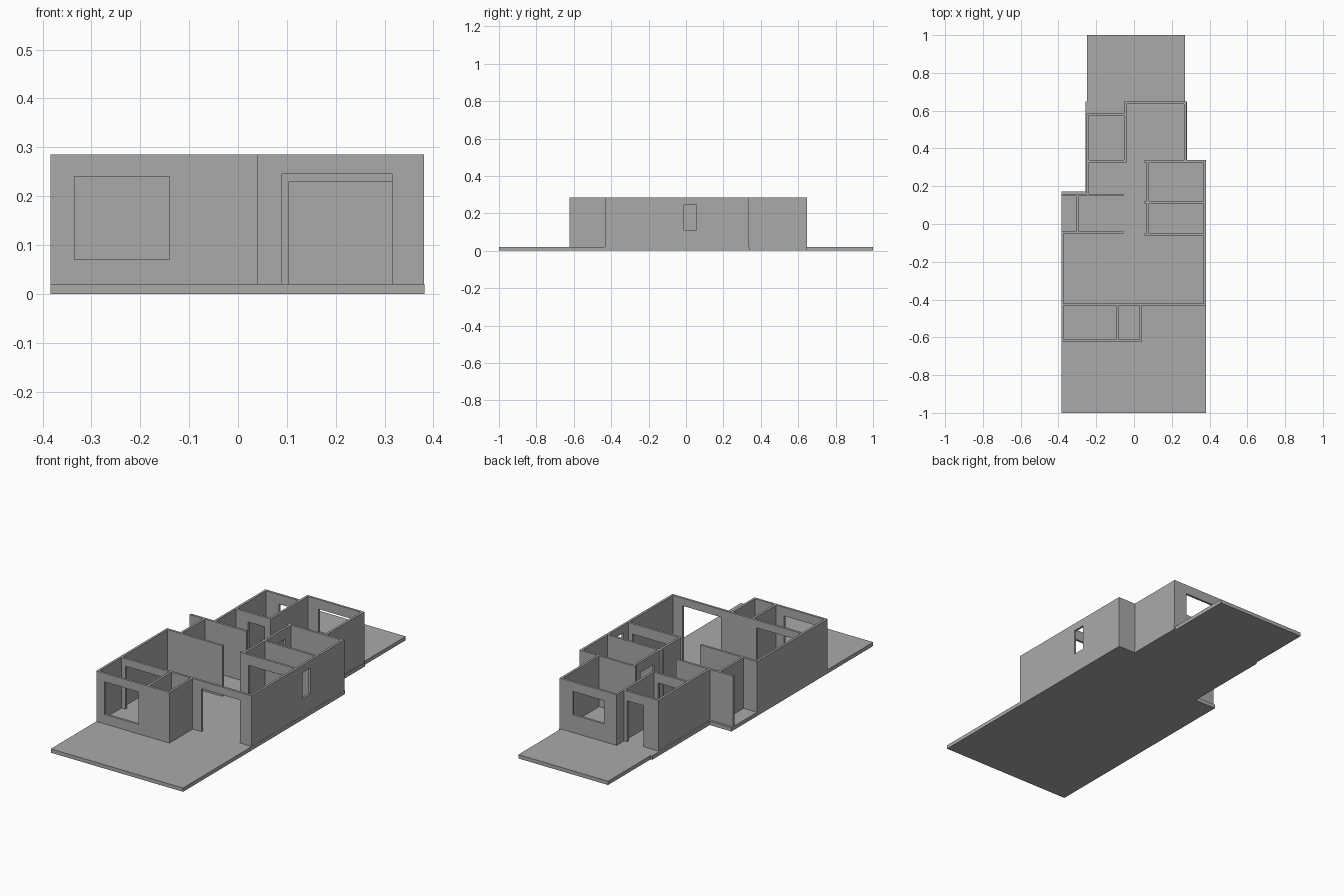
import bpy, bmesh

if "Cube" in bpy.data.objects:
    bpy.data.objects.remove(bpy.data.objects["Cube"])

grey = bpy.data.materials.new("plain_grey")
grey.diffuse_color = (0.4, 0.4, 0.4, 1)
grey.use_nodes = True
grey.node_tree.nodes["Principled BSDF"].inputs["Base Color"].default_value = grey.diffuse_color

FLOOR, TOP, T = 0.02, 0.285, 0.012   # slab top, wall top, wall thickness


def make_object(name, bm):
    me = bpy.data.meshes.new(name)
    bmesh.ops.recalc_face_normals(bm, faces=bm.faces)
    bm.to_mesh(me)
    bm.free()
    me.materials.append(grey)
    ob = bpy.data.objects.new(name, me)
    bpy.context.collection.objects.link(ob)


def slab(name, outline, height):
    bm = bmesh.new()
    face = bm.faces.new([bm.verts.new((x, y, 0)) for x, y in outline])
    ext = bmesh.ops.extrude_face_region(bm, geom=[face], use_keep_orig=True)
    for v in ext["geom"]:
        if isinstance(v, bmesh.types.BMVert):
            v.co.z = height
    make_object(name, bm)


def wall(name, axis, at, a, b, opening=None):
    """Wall along axis from a to b, centred on `at`; opening = (start, end, z0, z1).
    The elevation is a grid of quads with the opening cell left out, then thickened."""
    us, zs = [a, b], [FLOOR, TOP]
    if opening:
        u0, u1, z0, z1 = opening
        us = [a, u0, u1, b]
        zs = sorted({FLOOR, z0, z1, TOP})

    def pos(u, z, side):
        return (u, at + side, z) if axis == "x" else (at + side, u, z)

    bm = bmesh.new()
    verts = {(i, j): bm.verts.new(pos(u, z, -T / 2))
             for i, u in enumerate(us) for j, z in enumerate(zs)}
    for i in range(len(us) - 1):
        for j in range(len(zs) - 1):
            if opening and i == 1 and u0 == us[i] and z0 <= zs[j] < z1:
                continue
            bm.faces.new([verts[i, j], verts[i + 1, j],
                          verts[i + 1, j + 1], verts[i, j + 1]])
    ext = bmesh.ops.extrude_face_region(bm, geom=bm.faces[:], use_keep_orig=True)
    shift = (0, T, 0) if axis == "x" else (T, 0, 0)
    bmesh.ops.translate(bm, vec=shift,
                        verts=[v for v in ext["geom"] if isinstance(v, bmesh.types.BMVert)])
    make_object(name, bm)


# Stepped floor slab with front and back terraces
slab("floor_slab", [(-.384, -1), (.382, -1), (.382, .34), (.281, .34), (.281, .648),
                    (.271, .648), (.271, 1), (-.249, 1), (-.249, .648), (-.258, .648),
                    (-.258, .172), (-.384, .172)], FLOOR)

# Walls running left to right
X_WALLS = [
    ("front_room_wall", -.618, -.384, .038, (-.335, -.14, .07, .24)),
    ("main_front_wall_left", -.426, -.384, .038, (-.35, -.115, FLOOR, .245)),
    ("main_front_wall_right", -.426, .038, .381, (.09, .315, FLOOR, .245)),
    ("left_alcove_front_wall", -.045, -.384, -.055, None),
    ("left_alcove_back_wall", .154, -.384, -.055, None),
    ("right_room_front_wall", -.056, .055, .381, (.104, .345, FLOOR, .23)),
    ("right_room_middle_wall", .115, .055, .381, None),
    ("right_room_back_wall", .332, .055, .381, None),
    ("back_left_inner_wall", .332, -.25, -.042, (-.17, -.075, FLOOR, .235)),
    ("back_left_outer_wall", .58, -.25, -.042, (-.165, -.07, FLOOR, .235)),
    ("back_bedroom_wall", .642, -.052, .278, (.02, .202, .113, .235)),
]
for name, at, a, b, opening in X_WALLS:
    wall(name, "x", at, a, b, opening)

# Walls running front to back
Y_WALLS = [
    ("left_outer_wall", -.378, -.624, -.039, None),
    ("alcove_inner_wall", -.3, -.039, .148, None),
    ("back_left_side_wall", -.245, .16, .586, None),
    ("front_closet_left_wall", -.088, -.612, -.432, None),
    ("front_closet_right_wall", .034, -.624, -.432, None),
    ("right_outer_wall", .375, -.432, .338, (-.01, .055, .11, .245)),
    ("right_room_hall_wall", .073, -.05, .326, (.17, .28, FLOOR, .23)),
    ("back_bedroom_left_wall", -.046, .326, .648, None),
    ("back_bedroom_right_wall", .272, .338, .648, None),
]
for name, at, a, b, opening in Y_WALLS:
    wall(name, "y", at, a, b, opening)
